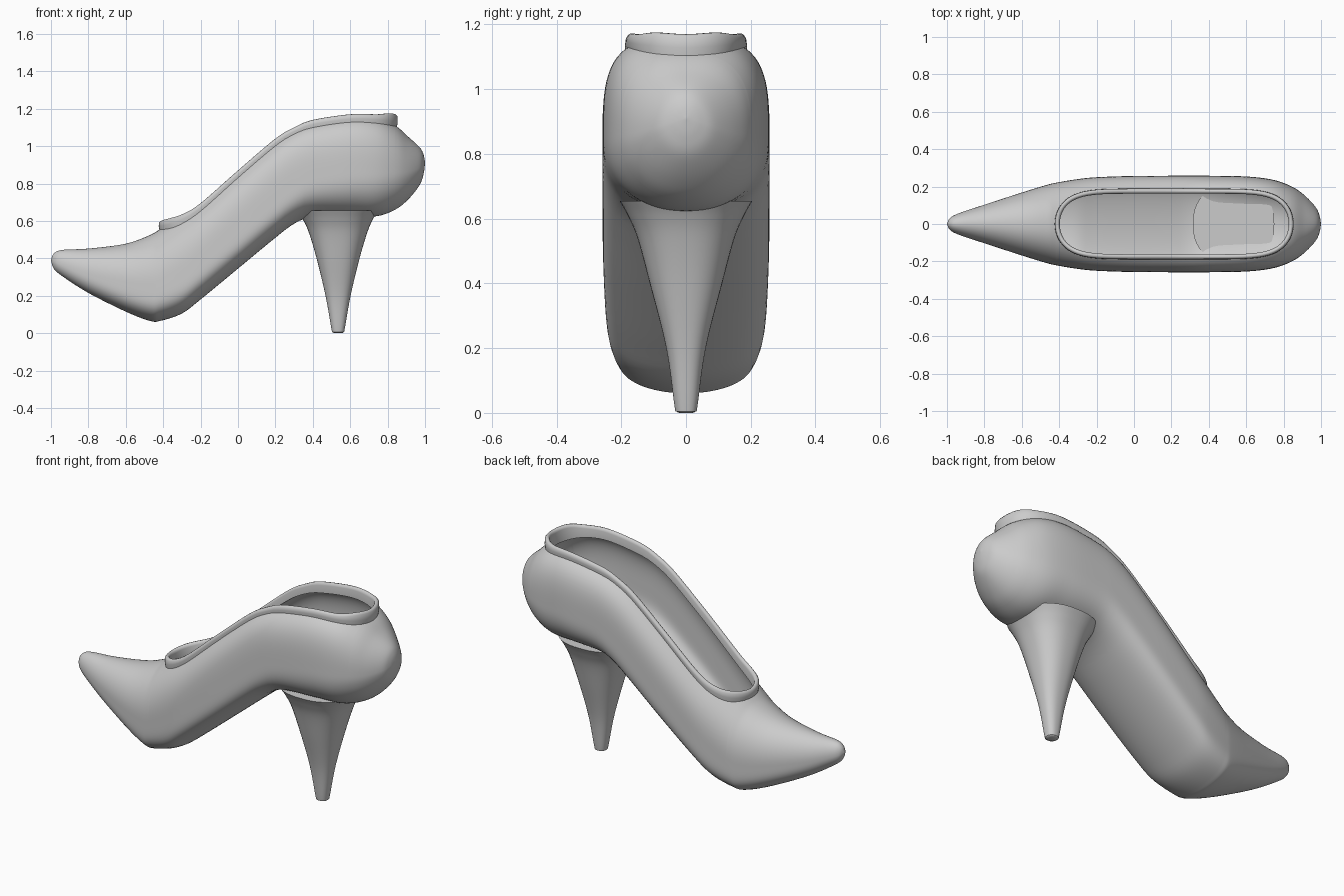
import bpy, bmesh, math

if "Cube" in bpy.data.objects:
    bpy.data.objects.remove(bpy.data.objects["Cube"])

# Body stations: x, bottom z, top z, half width, rim top z, top squareness, bottom squareness
KEYS = [
    (-1.00, .390, .390, .000, .39, 2.0, 2.0),
    (-.985, .345, .425, .030, .42, 2.0, 2.2),
    (-.94, .305, .445, .056, .44, 2.0, 2.6),
    (-.80, .215, .452, .103, .45, 2.0, 3.5),
    (-.60, .115, .478, .168, .50, 2.1, 5.0),
    (-.47, .065, .525, .208, .56, 2.2, 6.0),
    (-.41, .067, .560, .222, .60, 2.3, 6.0),
    (-.30, .105, .630, .240, .635, 2.6, 6.0),
    (-.20, .180, .700, .250, .695, 2.8, 6.0),
    (.00, .345, .870, .257, .87, 3.1, 6.0),
    (.20, .510, 1.035, .258, 1.04, 3.3, 5.5),
    (.30, .585, 1.095, .258, 1.10, 3.4, 5.0),
    (.40, .622, 1.130, .258, 1.14, 3.4, 4.0),
    (.60, .625, 1.160, .254, 1.17, 3.4, 3.2),
    (.74, .625, 1.150, .237, 1.17, 3.2, 2.8),
    (.84, .660, 1.110, .202, 1.17, 2.7, 2.5),
    (.91, .715, 1.050, .155, 1.10, 2.3, 2.3),
    (.97, .790, .995, .092, 1.00, 2.0, 2.1),
    (.992, .850, .955, .045, .96, 2.0, 2.0),
    (1.00, .910, .910, .000, .91, 2.0, 2.0),
]
OPEN_A, OPEN_B, OPEN_W = -.41, .84, .175


def spline(keys, t):
    """Catmull-Rom through rows of numbers."""
    i = min(int(t), len(keys) - 2)
    f = t - i
    a, b, c, d = (keys[max(0, min(len(keys) - 1, i + k))] for k in (-1, 0, 1, 2))
    return [.5 * (2 * q + (r - p) * f + (2 * p - 5 * q + 4 * r - s) * f * f
                  + (3 * q - p - 3 * r + s) * f ** 3) for p, q, r, s in zip(a, b, c, d)]


def t_at(x):
    lo, hi = 0.0, len(KEYS) - 1.0
    for _ in range(45):
        mid = (lo + hi) / 2
        if spline(KEYS, mid)[0] < x:
            lo = mid
        else:
            hi = mid
    return lo


def make(name, rings, closed_ring, closed_path=False, caps=False):
    """Skin a list of rings into a smooth mesh object."""
    bm = bmesh.new()
    vs = [[bm.verts.new(p) for p in r] for r in rings]
    n = len(rings[0])
    for i in range(len(vs) if closed_path else len(vs) - 1):
        a, b = vs[i], vs[(i + 1) % len(vs)]
        for j in range(n if closed_ring else n - 1):
            k = (j + 1) % n
            bm.faces.new((a[j], a[k], b[k], b[j]))
    if caps:
        bm.faces.new(vs[0])
        bm.faces.new(vs[-1])
    bmesh.ops.remove_doubles(bm, verts=bm.verts[:], dist=1e-4)
    bmesh.ops.recalc_face_normals(bm, faces=bm.faces[:])
    me = bpy.data.meshes.new(name)
    bm.to_mesh(me)
    bm.free()
    ob = bpy.data.objects.new(name, me)
    bpy.context.collection.objects.link(ob)
    bpy.context.view_layer.objects.active = ob
    ob.select_set(True)
    bpy.ops.object.shade_smooth_by_angle(angle=math.radians(50))
    ob.select_set(False)
    return ob


def section(t, y_open):
    """Cross-section, from the right edge of the opening under the sole to the left edge."""
    x, zb, zt, w, zr, nt, nb = spline(KEYS, t)
    w = max(w, 0)
    h = zt - zb
    bow = .11 * h
    zm = zb + .45 * h
    q = min(y_open / w, .95) if w > 1e-6 else 0
    start = math.atan2((1 - q ** nt) ** (1 / nt), q)
    angles = [start * (1 - i / 16) for i in range(16)] + [-math.pi / 2 * i / 22 for i in range(23)]
    half = []
    for a in angles:
        c, s = max(math.cos(a), 0), math.sin(a)
        n = nt if s > 0 else nb
        r = (c ** n + abs(s) ** n) ** (-1 / n)
        c, s = c * r, s * r
        if s > 0:
            z = zm + (zt - zm) * s
        else:
            z = zm + (zm - zb - bow) * s - bow * (1 - c * c) * min(1, -s * 2)
        half.append((x, w * c if c > 1e-5 else 0, z))
    return half + [(px, -py, pz) for px, py, pz in reversed(half[:-1])], zr


# Shoe upper and sole: one loft, left open along the foot opening
ta, tb, last = t_at(OPEN_A), t_at(OPEN_B), len(KEYS) - 1
stations = [(ta * i / 30, 0) for i in range(30)]
for i in range(57):
    u = -math.cos(math.pi * i / 56)
    x = (OPEN_A + OPEN_B) / 2 + (OPEN_B - OPEN_A) / 2 * u
    stations.append((t_at(x), OPEN_W * math.sqrt(max(0, 1 - abs(u) ** 7))))
stations += [(tb + (last - tb) * i / 24, 0) for i in range(1, 25)]
rings, right, left = [], [], []
for k, (t, yo) in enumerate(stations):
    ring, zr = section(t, yo)
    rings.append(ring)
    if 30 <= k <= 86:
        right.append((*ring[0], zr))
        left.append((*ring[-1], zr))
body = make("shoe_body", rings, False)
wall = body.modifiers.new("wall", 'SOLIDIFY')
wall.thickness = .015
wall.offset = -1

# Raised rim band round the opening
path = right + left[-2:0:-1]
rim = []
for i, (x, y, z, zr) in enumerate(path):
    p, q = path[i - 1], path[(i + 1) % len(path)]
    dx, dy = q[0] - p[0], q[1] - p[1]
    d = math.hypot(dx, dy)
    nx, ny = -dy / d, dx / d
    top = max(zr, z + .022)
    prof = [(.008, z - .02), (.014, z + .3 * (top - z)), (.012, top - .01), (.005, top - .001),
            (-.003, top), (-.010, top - .006), (-.013, top - .016), (-.013, z - .025)]
    rim.append([(x + nx * o, y + ny * o, pz) for o, pz in prof])
make("opening_rim", rim, True, closed_path=True)

# Flared heel: z, front x, back x, half width
HEEL = [(.000, .515, .555, .020), (.006, .504, .566, .031), (.025, .499, .571, .036),
        (.20, .468, .602, .061), (.40, .420, .650, .112), (.54, .378, .692, .150),
        (.61, .345, .722, .180), (.655, .315, .750, .205)]
heel = []
for i in range(43):
    z, xa, xb, w = spline(HEEL, 7 * i / 42)
    ring = []
    for k in range(48):
        a = math.tau * k / 48
        c, s = math.cos(a), math.sin(a)
        r = (abs(c) ** 2.4 + abs(s) ** 2.4) ** (-1 / 2.4)
        ring.append(((xa + xb) / 2 + (xb - xa) / 2 * c * r, w * s * r, z))
    heel.append(ring)
make("heel", heel, True, caps=True)
